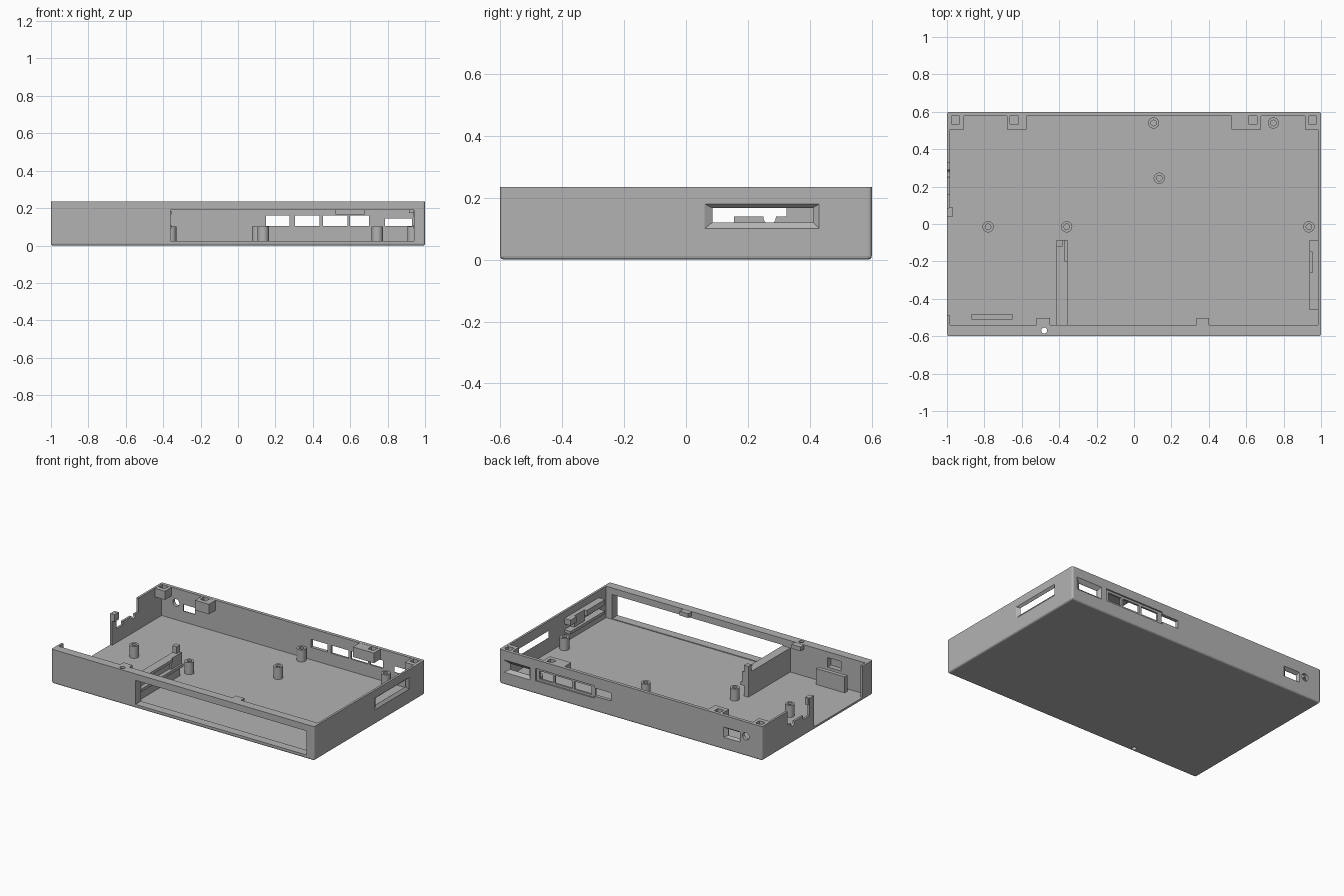
import bpy, bmesh, math

if "Cube" in bpy.data.objects:
    bpy.data.objects.remove(bpy.data.objects["Cube"])

grey = bpy.data.materials.new("plain grey")
grey.diffuse_color = (0.45, 0.45, 0.45, 1)
grey.use_nodes = True
grey.node_tree.nodes["Principled BSDF"].inputs["Base Color"].default_value = grey.diffuse_color


def make(name, bm):
    bmesh.ops.recalc_face_normals(bm, faces=bm.faces)
    me = bpy.data.meshes.new(name)
    bm.to_mesh(me)
    bm.free()
    ob = bpy.data.objects.new(name, me)
    bpy.context.collection.objects.link(ob)
    me.materials.append(grey)
    return ob


def loft(name, rings):
    """Closed solid through equal-length rings of points."""
    bm = bmesh.new()
    rs = [[bm.verts.new(p) for p in r] for r in rings]
    n = len(rs[0])
    for a, b in zip(rs, rs[1:]):
        for i in range(n):
            j = (i + 1) % n
            bm.faces.new((a[i], a[j], b[j], b[i]))
    bm.faces.new(rs[0])
    bm.faces.new(rs[-1])
    return make(name, bm)


def box(name, x, y, z):
    q = [(x[0], y[0]), (x[1], y[0]), (x[1], y[1]), (x[0], y[1])]
    return loft(name, [[(a, b, h) for a, b in q] for h in z])


def cylinder(name, x, y, z, r, n=24):
    c = [(x + r * math.cos(t * math.tau / n), y + r * math.sin(t * math.tau / n)) for t in range(n)]
    return loft(name, [[(a, b, h) for a, b in c] for h in z])


def rect(u, v):
    return [(u[0], v[0]), (u[1], v[0]), (u[1], v[1]), (u[0], v[1])]


def funnel(axis, outer, inner, start, end, beyond):
    """Port opening that narrows from the outer face to the inner face."""
    rings = []
    for prof, d in ((outer, beyond), (outer, start), (inner, end), (inner, end - (start - end) - 0.02)):
        rings.append([(d, u, v) if axis == "x" else (u, d, v) for u, v in prof])
    return loft("port_cutter", rings)


def cut(ob, cutters):
    for c in cutters:
        m = ob.modifiers.new("cut", "BOOLEAN")
        m.operation = "DIFFERENCE"
        m.solver = "EXACT"
        m.object = c
    bpy.context.view_layer.update()
    dg = bpy.context.evaluated_depsgraph_get()
    me = bpy.data.meshes.new_from_object(ob.evaluated_get(dg))
    ob.modifiers.clear()
    ob.data = me
    for c in cutters:
        bpy.data.objects.remove(c)


# Outer case with softened bottom and corners
case = box("case", (-1, 1), (-0.6, 0.6), (0, 0.235))
bm = bmesh.new()
bm.from_mesh(case.data)
edges = [e for e in bm.edges if min(v.co.z for v in e.verts) < 0.01]
bmesh.ops.bevel(bm, geom=edges, offset=0.012, segments=3, profile=0.5, affect="EDGES")
bm.to_mesh(case.data)
bm.free()

# Cavity, front bay, inside pocket and screw hole
cutters = [
    box("cavity", (-0.985, 0.985), (-0.54, 0.577), (0.02, 0.4)),
    box("front_bay", (-0.36, 0.94), (-0.7, -0.5), (0.025, 0.19)),
    box("front_pocket", (-0.80, -0.70), (-0.575, -0.5), (0.13, 0.195)),
    cylinder("screw_hole", -0.48, -0.57, (-0.1, 0.4), 0.016),
]

# Open left side and its stepped cable notch
cutters.append(box("left_opening", (-1.1, -0.95), (-0.49, 0.04), (0.02, 0.4)))
notch = [(0.085, 0.4), (0.085, 0.115), (0.155, 0.115), (0.155, 0.14), (0.25, 0.14)]
notch += [(0.27 - 0.02 * math.cos(a * math.pi / 8), 0.135 - 0.02 * math.sin(a * math.pi / 8)) for a in range(9)]
notch += [(0.29, 0.14), (0.325, 0.14), (0.325, 0.4)]
cutters.append(loft("left_notch", [[(x, y, z) for y, z in notch] for x in (-1.1, -0.95)]))

# Right side slot
cutters.append(funnel("x", rect((0.06, 0.43), (0.10, 0.18)), rect((0.085, 0.41), (0.12, 0.167)), 1.0, 0.986, 1.1))

# Rear ports
cutters.append(funnel("y", rect((0.765, 0.965), (0.085, 0.17)), rect((0.785, 0.93), (0.105, 0.145)), 0.6, 0.579, 0.7))
cutters.append(box("port_recess", (0.275, 0.725), (0.59, 0.7), (0.09, 0.175)))
for a, b in ((0.305, 0.435), (0.455, 0.585), (0.60, 0.70), (0.15, 0.275)):
    cutters.append(box("port", (a, b), (0.5, 0.7), (0.105, 0.16)))
cutters.append(funnel("y", rect((-0.83, -0.705), (0.085, 0.155)), rect((-0.82, -0.73), (0.095, 0.14)), 0.6, 0.579, 0.7))
ring = [(-0.875 + 0.025 * math.cos(a * math.tau / 20), 0.137 + 0.025 * math.sin(a * math.tau / 20)) for a in range(20)]
cutters.append(loft("round_port", [[(x, y, z) for x, z in ring] for y in (0.5, 0.7)]))
cut(case, cutters)

# Rear lid blocks with square sockets
for x0, x1, hx, low in ((-0.99, -0.91, -0.955, 0.175), (-0.68, -0.575, -0.64, 0.165),
                        (0.52, 0.68, 0.635, 0.165), (0.915, 0.99, 0.955, 0.175)):
    b = box("lid_block", (x0, x1), (0.505, 0.585), (low, 0.234))
    cut(b, [box("socket", (hx - 0.022, hx + 0.022), (0.535, 0.577), (low + 0.015, 0.3))])

# Hollow mounting posts
for x, y in ((0.105, 0.54), (0.745, 0.54), (0.135, 0.245), (-0.78, -0.015), (-0.36, -0.015), (0.935, -0.015)):
    p = cylinder("mounting_post", x, y, (0.015, 0.102), 0.03)
    cut(p, [cylinder("post_bore", x, y, (0.04, 0.3), 0.015)])
    for f in p.data.polygons:
        f.use_smooth = abs(f.normal.z) < 0.5
    p.data.set_sharp_from_angle(angle=math.radians(40))

# Front lip tabs
for x0, x1 in ((-0.52, -0.45), (0.335, 0.40)):
    box("lip_tab", (x0, x1), (-0.55, -0.502), (0.205, 0.234))

# Left drive rail: wall, guide ledges and end hook
box("left_rail_wall", (-0.415, -0.382), (-0.545, -0.085), (0.015, 0.185))
box("left_rail_hook", (-0.415, -0.382), (-0.12, -0.085), (0.18, 0.232))
box("left_rail_lower_ledge", (-0.385, -0.355), (-0.545, -0.085), (0.09, 0.11))
box("left_rail_upper_ledge", (-0.385, -0.355), (-0.545, -0.2), (0.165, 0.185))
box("left_rail_end_stop", (-0.385, -0.368), (-0.2, -0.085), (0.11, 0.185))

# Right drive rail
box("right_rail_lower_ledge", (0.937, 0.99), (-0.46, -0.085), (0.09, 0.11))
box("right_rail_upper_ledge", (0.937, 0.99), (-0.46, -0.26), (0.15, 0.188))
box("right_rail_clip", (0.955, 0.99), (-0.26, -0.15), (0.11, 0.188))
box("right_rail_end", (0.937, 0.99), (-0.15, -0.085), (0.15, 0.188))

# Upright plate near the front left corner and hook on the left wall
box("support_plate", (-0.87, -0.65), (-0.51, -0.482), (0.015, 0.13))
box("left_wall_hook", (-0.99, -0.968), (0.04, 0.088), (0.185, 0.234))
